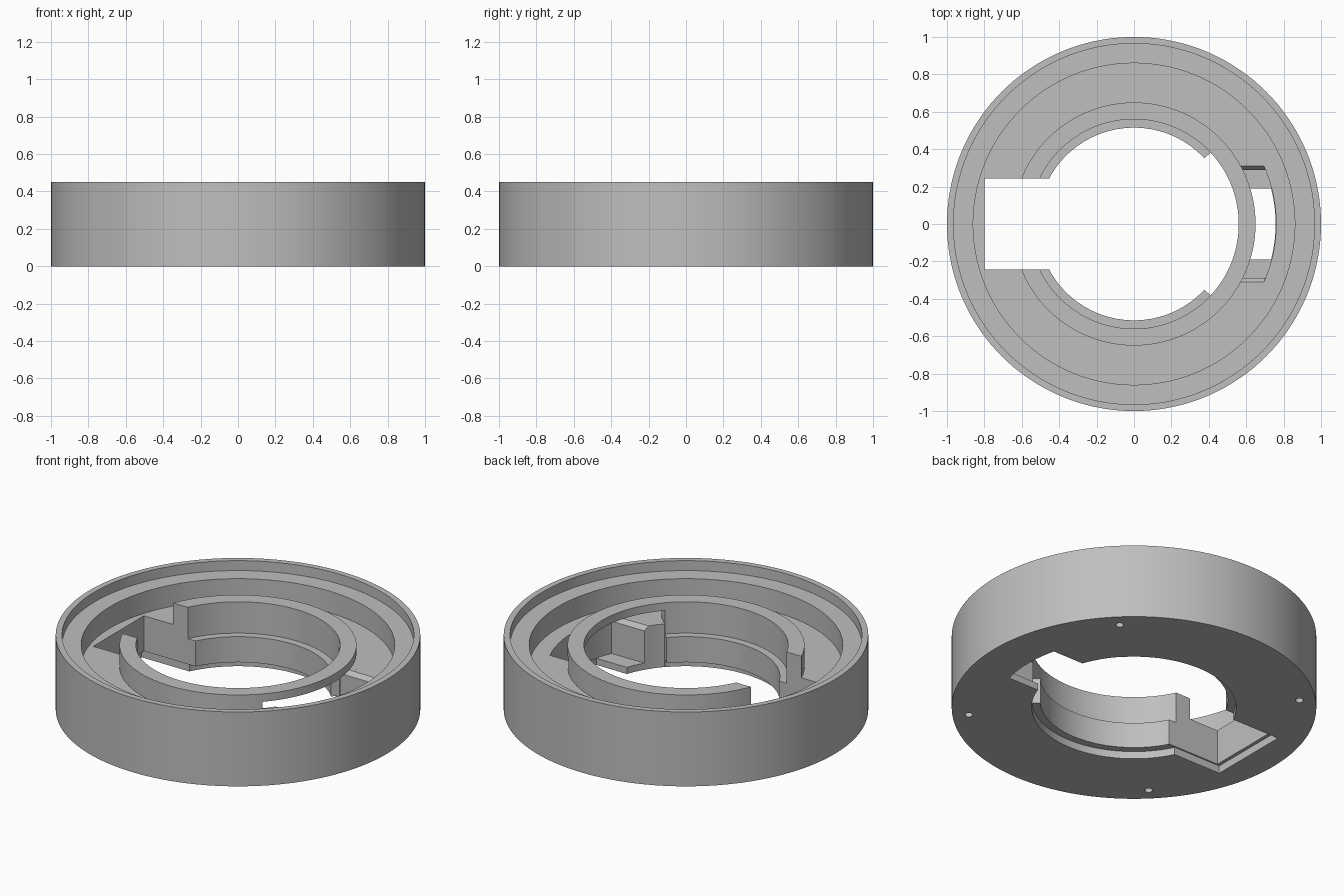
import bpy, bmesh
from math import sin, cos, asin, pi, radians

cube = bpy.data.objects.get("Cube")
if cube:
    bpy.data.objects.remove(cube, do_unlink=True)

grey = bpy.data.materials.new("plain grey")
grey.use_nodes = True
colour = (0.52, 0.52, 0.52, 1)
grey.diffuse_color = colour
grey.node_tree.nodes["Principled BSDF"].inputs["Base Color"].default_value = colour


def make_object(name, bm):
    bmesh.ops.recalc_face_normals(bm, faces=bm.faces)
    mesh = bpy.data.meshes.new(name)
    bm.to_mesh(mesh)
    bm.free()
    mesh.materials.append(grey)
    obj = bpy.data.objects.new(name, mesh)
    bpy.context.collection.objects.link(obj)
    return obj


def lathe(name, profile, steps=144):
    """Closed (radius, z) profile swept round the z axis."""
    bm = bmesh.new()
    rings = [[bm.verts.new((r * cos(2 * pi * i / steps), r * sin(2 * pi * i / steps), z))
              for r, z in profile] for i in range(steps)]
    n = len(profile)
    for i in range(steps):
        a, b = rings[i], rings[(i + 1) % steps]
        for j in range(n):
            k = (j + 1) % n
            bm.faces.new((a[j], b[j], b[k], a[k]))
    return make_object(name, bm)


def loft(name, layers):
    """Solid through a stack of (z, outline) layers."""
    bm = bmesh.new()
    loops = [[bm.verts.new((x, y, z)) for x, y in outline] for z, outline in layers]
    bm.faces.new(loops[0])
    bm.faces.new(loops[-1])
    n = len(loops[0])
    for low, high in zip(loops, loops[1:]):
        for j in range(n):
            k = (j + 1) % n
            bm.faces.new((low[j], low[k], high[k], high[j]))
    return make_object(name, bm)


def arc(radius, half_angle, steps=40):
    angles = [half_angle * (2 * i / steps - 1) for i in range(steps + 1)]
    return [(radius * cos(a), radius * sin(a)) for a in angles]


def sector(radius, degrees):
    return [(0, 0)] + arc(radius, radians(degrees))


def channel(half_width, radius):
    return ([(0.42, half_width), (0.42, -half_width)]
            + arc(radius, asin(half_width / radius)))


def rectangle(x0, x1, half_width):
    return [(x0, -half_width), (x1, -half_width), (x1, half_width), (x0, half_width)]


def circle(cx, cy, radius, steps=20):
    return [(cx + radius * cos(2 * pi * i / steps), cy + radius * sin(2 * pi * i / steps))
            for i in range(steps)]


def cut(body, name, layers):
    cutter = loft(name, layers)
    cutter.hide_render = True
    mod = body.modifiers.new(name, 'BOOLEAN')
    mod.operation = 'DIFFERENCE'
    mod.solver = 'EXACT'
    mod.object = cutter
    bpy.context.view_layer.objects.active = body
    bpy.ops.object.modifier_apply(modifier=name)
    bpy.data.objects.remove(cutter, do_unlink=True)


# Round housing: rim, stepped shoulder, floor, inner collar and lip
housing = lathe("ring_housing", [
    (0.56, 0), (1, 0), (1, 0.45), (0.965, 0.45), (0.965, 0.39), (0.86, 0.39),
    (0.86, 0.26), (0.65, 0.26), (0.65, 0.39), (0.56, 0.39), (0.56, 0.2),
    (0.515, 0.2), (0.515, 0.045), (0.56, 0.045)])

# Square slot with a slightly larger recess underneath
slot = rectangle(-0.8, -0.3, 0.242)
recess = rectangle(-0.82, -0.3, 0.25)
cut(housing, "side_slot", [(-0.1, slot), (0.6, slot)])
cut(housing, "slot_recess", [(-0.1, recess), (0.046, recess)])

# Lip removed on the opposite side, and a window under the collar bridge
lip_gap = sector(0.562, 43)
window = sector(0.7, 43)
cut(housing, "lip_gap", [(-0.1, lip_gap), (0.3, lip_gap)])
cut(housing, "collar_window", [(0.261, window), (0.342, window)])

# Chamfered channel in the floor with a narrower through opening
cut(housing, "floor_channel", [(0.04, channel(0.29, 0.76)), (0.235, channel(0.29, 0.76)),
                               (0.27, channel(0.318, 0.76))])
through = channel(0.19, 0.757)
cut(housing, "through_opening", [(-0.1, through), (0.1, through)])

# Four screw holes in the underside
for i in range(4):
    a = pi / 4 + i * pi / 2
    hole = circle(0.91 * cos(a), 0.91 * sin(a), 0.022)
    cut(housing, "screw_hole", [(-0.1, hole), (0.12, hole)])

# Smooth round walls, sharp corners
bpy.ops.object.select_all(action='DESELECT')
housing.select_set(True)
bpy.context.view_layer.objects.active = housing
bpy.ops.object.shade_smooth_by_angle(angle=radians(25))
